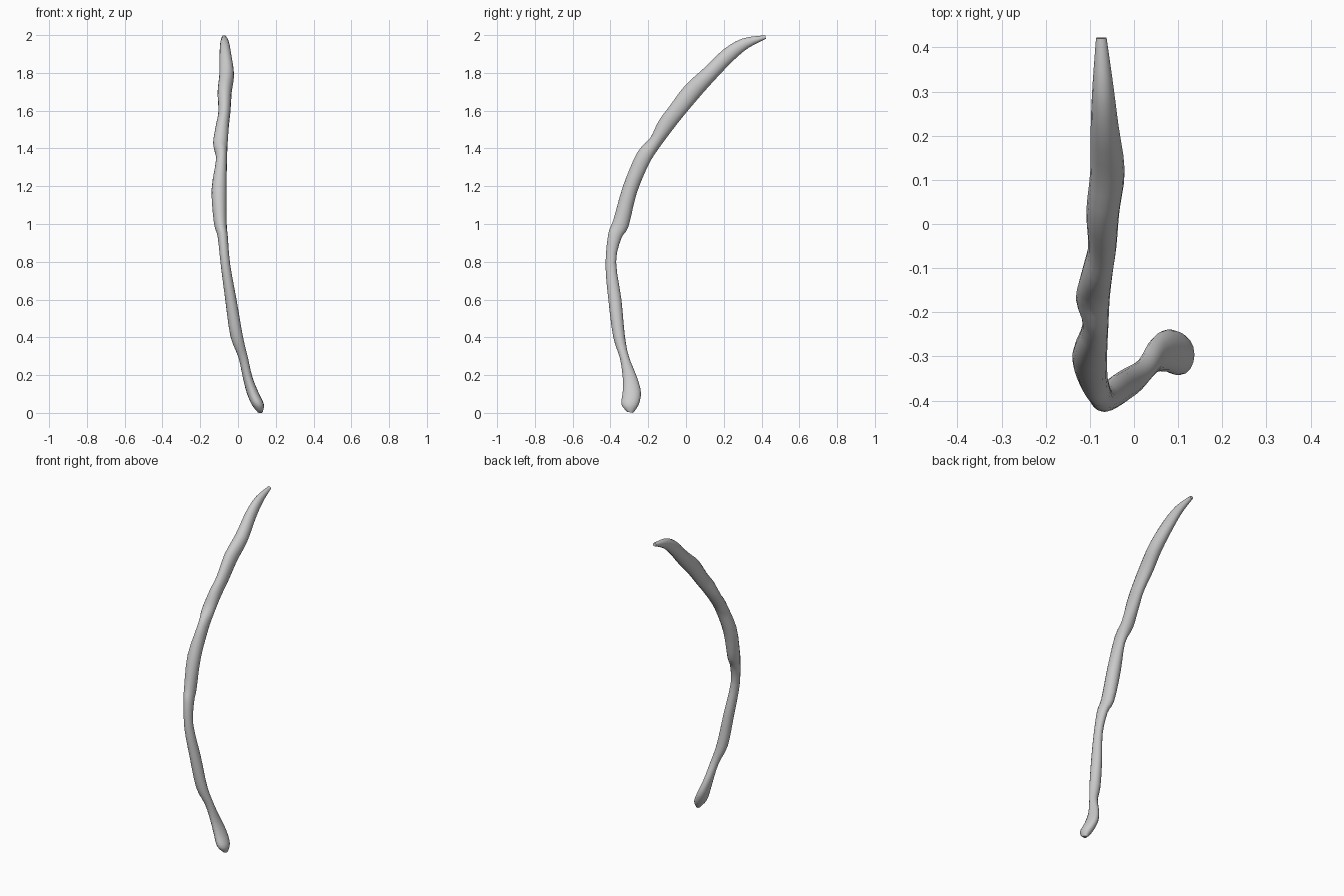
import bpy, bmesh
from math import sin, cos, pi
from mathutils import Vector

# Stations from base to tip: outer edge (y, z), inner edge (y, z), left x, right x
STATIONS = [
    (-0.310, 0.005, -0.280, 0.000, 0.105, 0.130),
    (-0.342, 0.045, -0.250, 0.045, 0.072, 0.137),
    (-0.335, 0.110, -0.239, 0.110, 0.045, 0.108),
    (-0.335, 0.190, -0.260, 0.190, 0.025, 0.076),
    (-0.350, 0.290, -0.303, 0.300, 0.002, 0.052),
    (-0.385, 0.400, -0.324, 0.410, -0.040, 0.026),
    (-0.410, 0.590, -0.342, 0.600, -0.067, -0.007),
    (-0.426, 0.780, -0.370, 0.800, -0.092, -0.042),
    (-0.412, 0.945, -0.342, 0.925, -0.108, -0.054),
    (-0.385, 1.020, -0.305, 0.985, -0.127, -0.060),
    (-0.332, 1.205, -0.262, 1.160, -0.140, -0.061),
    (-0.257, 1.380, -0.200, 1.310, -0.116, -0.058),
    (-0.190, 1.455, -0.148, 1.395, -0.132, -0.055),
    (-0.145, 1.545, -0.070, 1.500, -0.117, -0.048),
    (-0.090, 1.620, -0.015, 1.570, -0.104, -0.040),
    (-0.005, 1.733, 0.065, 1.665, -0.108, -0.033),
    (0.095, 1.825, 0.145, 1.755, -0.099, -0.021),
    (0.200, 1.925, 0.245, 1.860, -0.098, -0.035),
    (0.300, 1.982, 0.330, 1.932, -0.094, -0.047),
    (0.420, 1.999, 0.423, 1.980, -0.086, -0.062),
]
SIDES, STEPS = 16, 3


def spline(a, b, c, d, t):
    return 0.5 * (2*b + (c - a)*t + (2*a - 5*b + 4*c - d)*t*t
                  + (3*b - a - 3*c + d)*t**3)


def between(i, t):
    n = len(STATIONS) - 1
    four = [STATIONS[min(max(i + k, 0), n)] for k in (-1, 0, 1, 2)]
    return [spline(*v, t) for v in zip(*four)]


# Smoothly interpolated sections along the bone
sections = [between(i, s / STEPS)
            for i in range(len(STATIONS) - 1) for s in range(STEPS)]
sections.append(STATIONS[-1])

# Loft oval rings through the sections and cap both ends
bm = bmesh.new()
rings = []
for oy, oz, iy, iz, xl, xr in sections:
    mid = Vector(((xl + xr) / 2, (oy + iy) / 2, (oz + iz) / 2))
    side = Vector(((xr - xl) / 2, 0, 0))
    depth = Vector((0, (oy - iy) / 2, (oz - iz) / 2))
    rings.append([bm.verts.new(mid + side * cos(2*pi*k/SIDES) + depth * sin(2*pi*k/SIDES))
                  for k in range(SIDES)])
for a, b in zip(rings, rings[1:]):
    for k in range(SIDES):
        j = (k + 1) % SIDES
        bm.faces.new((a[k], a[j], b[j], b[k]))
bm.faces.new(rings[0])
bm.faces.new(rings[-1])
bmesh.ops.recalc_face_normals(bm, faces=bm.faces[:])

mesh = bpy.data.meshes.new("curved_rib")
bm.to_mesh(mesh)
bm.free()
rib = bpy.data.objects.new("curved_rib", mesh)
bpy.context.collection.objects.link(rib)
bpy.context.view_layer.objects.active = rib
rib.select_set(True)
bpy.ops.object.shade_smooth_by_angle(angle=0.7)
